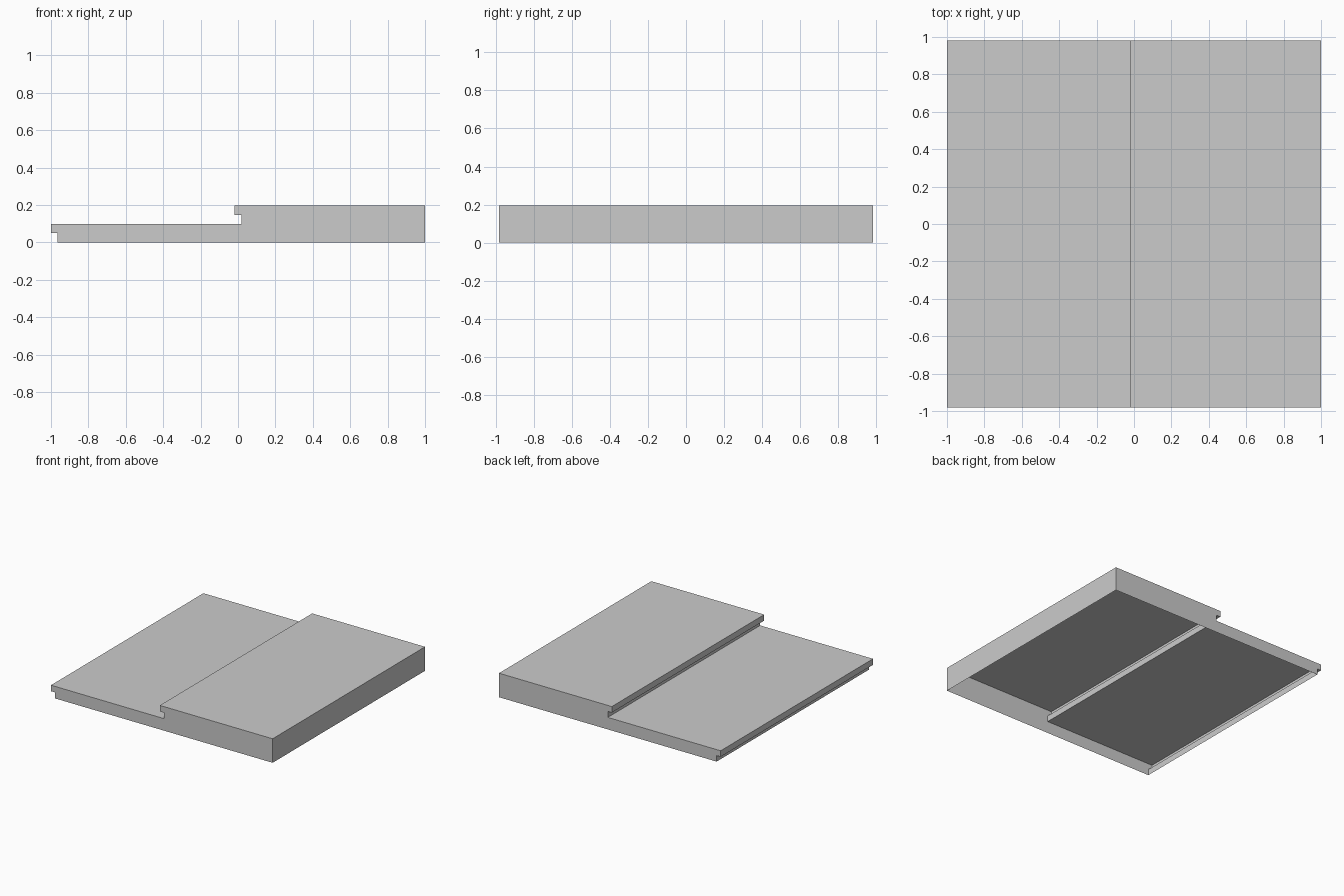
import bpy
import bmesh

default = bpy.data.objects.get("Cube")
if default:
    bpy.data.objects.remove(default, do_unlink=True)

# Single plain grey
GREY = (0.6, 0.6, 0.6, 1.0)
mat = bpy.data.materials.new("plain grey")
mat.use_nodes = True
mat.diffuse_color = GREY
mat.node_tree.nodes["Principled BSDF"].inputs["Base Color"].default_value = GREY

HALF_DEPTH = 0.982
STEP = 0.098          # height of one board
LIP = 0.036           # overhang of each board edge


def board_edge(x, z):
    """Lapped edge: short wall, then a lip overhanging towards -x."""
    mid = z + STEP / 2
    return [(x + LIP, z), (x + LIP, mid), (x, mid), (x, z + STEP)]


# Stepped section of the two lapped boards, open along the underside
profile = board_edge(-1.0, 0) + board_edge(-0.018, STEP) + [(1, 2 * STEP), (1, 0)]

bm = bmesh.new()
front, back = ([bm.verts.new((x, y, z)) for x, z in profile]
               for y in (-HALF_DEPTH, HALF_DEPTH))

# Tops, walls and lips
for i in range(len(profile) - 1):
    bm.faces.new((front[i], front[i + 1], back[i + 1], back[i]))

# End walls, facing outwards
bm.faces.new(front[::-1])
bm.faces.new(back)

mesh = bpy.data.meshes.new("lapped_boards")
bm.to_mesh(mesh)
bm.free()
mesh.materials.append(mat)
boards = bpy.data.objects.new("lapped_boards", mesh)
bpy.context.collection.objects.link(boards)
